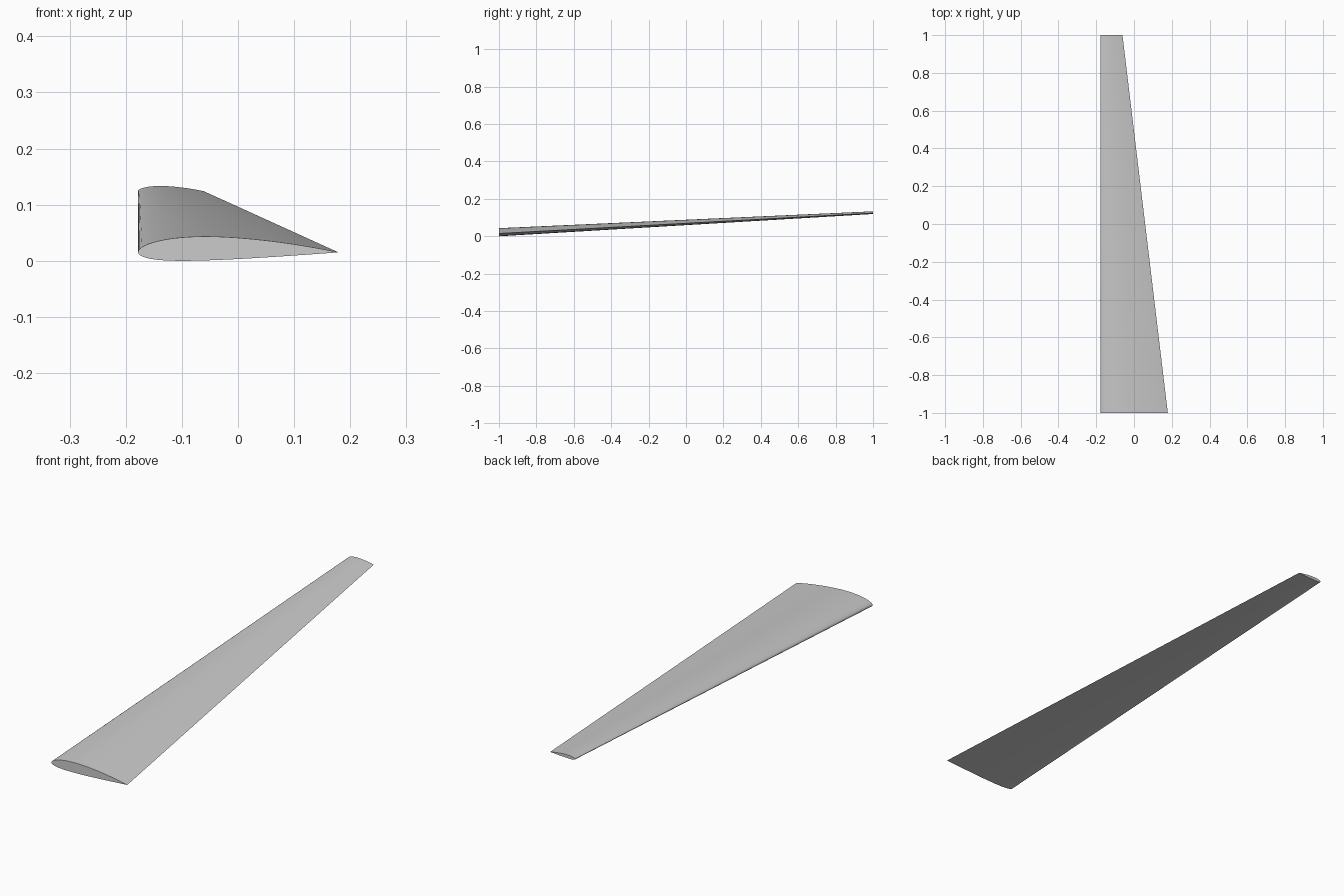
import bpy, bmesh, math

cube = bpy.data.objects.get("Cube")
if cube:
    bpy.data.objects.remove(cube, do_unlink=True)

# Material
grey = bpy.data.materials.new("light grey")
grey.use_nodes = True
colour = (0.6, 0.6, 0.6, 1)
grey.diffuse_color = colour
grey.node_tree.nodes["Principled BSDF"].inputs["Base Color"].default_value = colour

CAMBER, CAMBER_POS, THICK = 0.02, 0.4, 0.12
STEPS = 32


def surface_point(t, side):
    """Cambered airfoil point at chord fraction t; side is 1 above, -1 below."""
    half = 5 * THICK * (0.2969 * math.sqrt(t) - 0.126 * t - 0.3516 * t**2
                        + 0.2843 * t**3 - 0.1036 * t**4)
    span = CAMBER_POS if t < CAMBER_POS else 1 - CAMBER_POS
    mean = CAMBER / span**2 * ((1 - 2 * CAMBER_POS if t >= CAMBER_POS else 0)
                               + 2 * CAMBER_POS * t - t * t)
    slope = math.atan(2 * CAMBER / span**2 * (CAMBER_POS - t))
    return t - side * half * math.sin(slope), mean + side * half * math.cos(slope)


def airfoil():
    """Closed section from trailing edge over the top and back underneath."""
    ts = [(1 - math.cos(math.pi * i / STEPS)) / 2 for i in range(STEPS + 1)]
    return ([surface_point(t, 1) for t in reversed(ts)]
            + [surface_point(t, -1) for t in ts[1:-1]])


# Tapered wing panel: root and tip sections joined by a straight loft
bm = bmesh.new()
rings = []
for y, chord, z in ((-1, 0.357, 0.015), (1, 0.117, 0.124)):
    rings.append([bm.verts.new((-0.178 + u * chord, y, z + v * chord))
                  for u, v in airfoil()])
root, tip = rings
count = len(root)
for i in range(count):
    j = (i + 1) % count
    bm.faces.new((root[i], root[j], tip[j], tip[i]))
bm.faces.new(root)
bm.faces.new(tip)
bmesh.ops.recalc_face_normals(bm, faces=bm.faces)

mesh = bpy.data.meshes.new("wing")
bm.to_mesh(mesh)
bm.free()
mesh.materials.append(grey)
wing = bpy.data.objects.new("wing", mesh)
bpy.context.collection.objects.link(wing)

# Smooth skin with crisp end caps and trailing edge
bpy.context.view_layer.objects.active = wing
wing.select_set(True)
bpy.ops.object.shade_smooth_by_angle(angle=math.radians(35))
